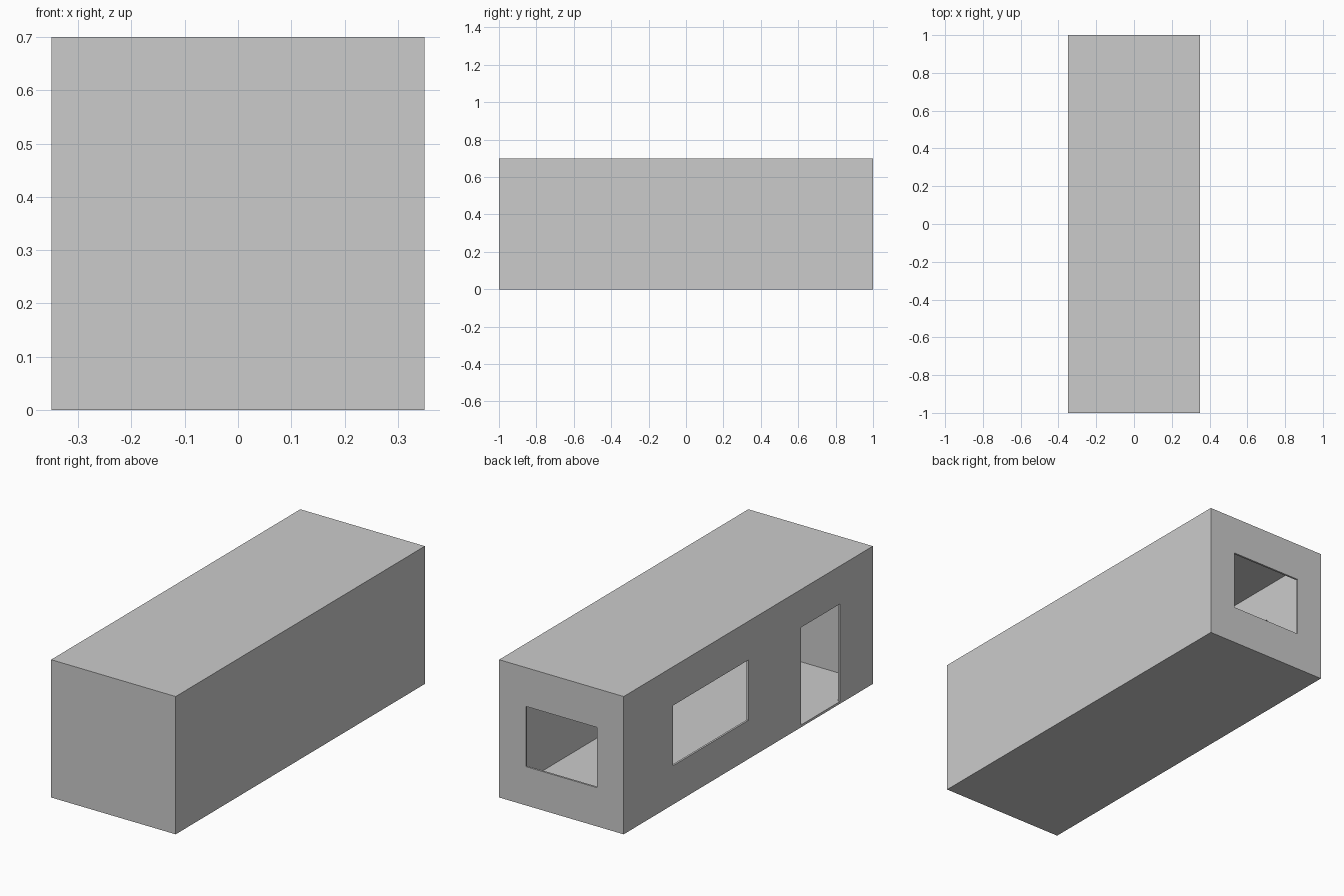
import bpy

if "Cube" in bpy.data.objects:
    bpy.data.objects.remove(bpy.data.objects["Cube"])

W, L, H, T = 0.70, 2.0, 0.70, 0.01  # outer size and wall thickness


def box(name, x0, x1, y0, y1, z0, z1):
    bpy.ops.mesh.primitive_cube_add(size=1, location=((x0 + x1) / 2, (y0 + y1) / 2, (z0 + z1) / 2))
    ob = bpy.context.object
    ob.name = ob.data.name = name
    ob.scale = (x1 - x0, y1 - y0, z1 - z0)
    bpy.ops.object.transform_apply(location=True, rotation=False, scale=True)
    return ob


def cut(target, cutter):
    mod = target.modifiers.new(cutter.name, 'BOOLEAN')
    mod.operation = 'DIFFERENCE'
    mod.solver = 'EXACT'
    mod.object = cutter
    bpy.context.view_layer.objects.active = target
    bpy.ops.object.modifier_apply(modifier=mod.name)
    bpy.data.objects.remove(cutter, do_unlink=True)


# Closed cabin box
cabin = box("cabin_shell", -W / 2, W / 2, -L / 2, L / 2, 0, H)

# Hollow interior
cut(cabin, box("interior", -W / 2 + T, W / 2 - T, -L / 2 + T, L / 2 - T, T, H - T))

# Window in the back wall
cut(cabin, box("back_window", -0.2, 0.2, L / 2 - 0.1, L / 2 + 0.1, 0.197, 0.503))

# Window and doorway in the left wall
cut(cabin, box("side_window", -W / 2 - 0.1, -W / 2 + 0.1, 0.0, 0.605, 0.197, 0.503))
cut(cabin, box("doorway", -W / 2 - 0.1, -W / 2 + 0.1, -0.735, -0.422, 0.012, 0.507))
